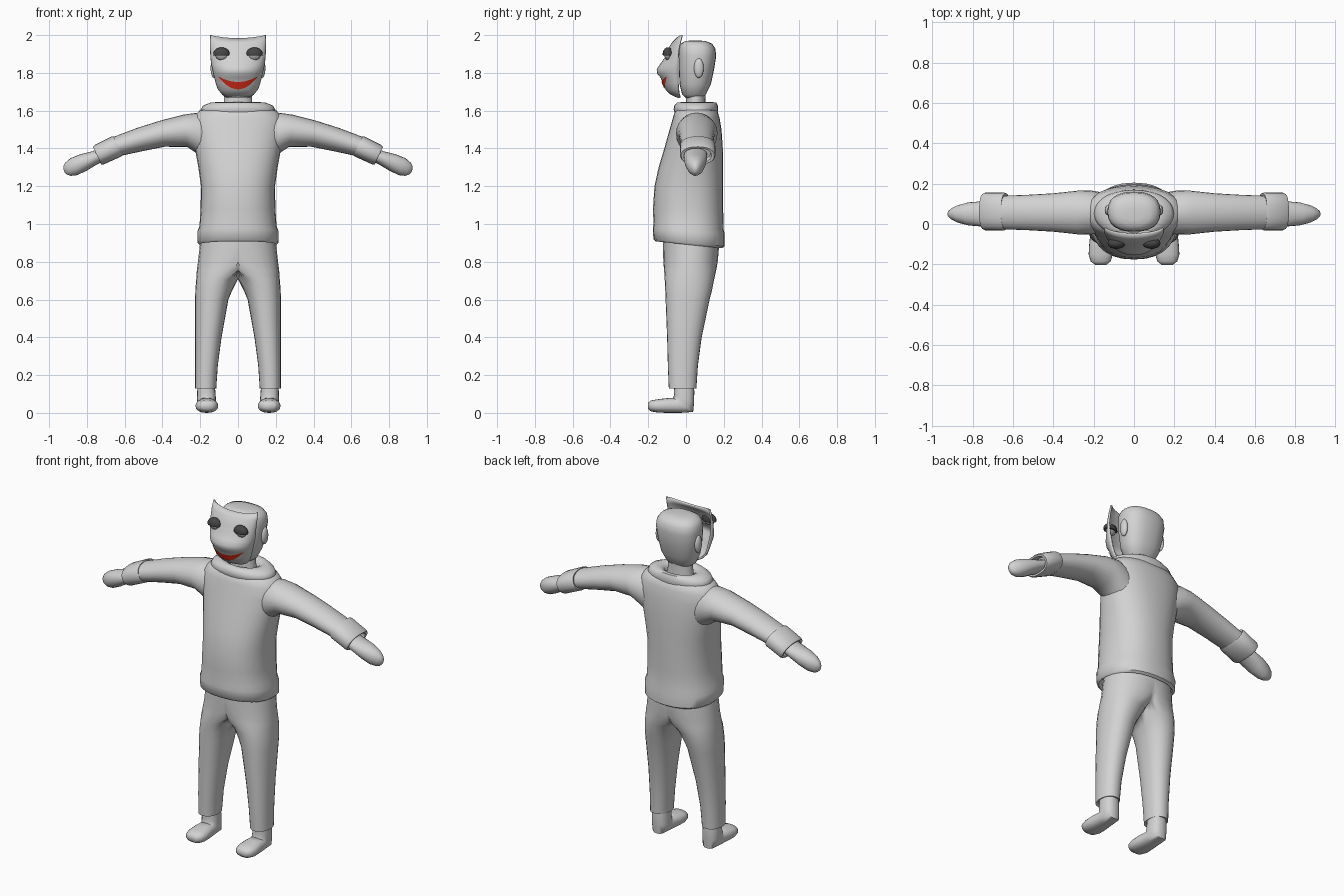
import bpy, bmesh, math
from mathutils import Vector

if "Cube" in bpy.data.objects:
    bpy.data.objects.remove(bpy.data.objects["Cube"])


def material(name, rgb):
    m = bpy.data.materials.new(name)
    m.diffuse_color = (*rgb, 1)
    m.use_nodes = True
    m.node_tree.nodes["Principled BSDF"].inputs["Base Color"].default_value = m.diffuse_color
    return m


GREY = material("light grey", (0.65, 0.65, 0.65))
EYE = material("mid grey", (0.4, 0.4, 0.4))
DARK = material("dark grey", (0.06, 0.06, 0.06))
RED = material("red", (0.8, 0.03, 0.01))


def finish(name, bm, mat, mirror=False, angle=50, fix=True):
    if fix:
        bmesh.ops.recalc_face_normals(bm, faces=bm.faces)
    me = bpy.data.meshes.new(name)
    bm.to_mesh(me)
    bm.free()
    me.materials.append(mat)
    ob = bpy.data.objects.new(name, me)
    bpy.context.collection.objects.link(ob)
    bpy.ops.object.select_all(action='DESELECT')
    ob.select_set(True)
    bpy.context.view_layer.objects.active = ob
    bpy.ops.object.shade_smooth_by_angle(angle=math.radians(angle))
    if mirror:
        mod = ob.modifiers.new("mirror", 'MIRROR')
        mod.use_clip = True
    return ob


def loft(rings, n=2.0, segs=24, clamp=False):
    """Skin superellipse rings given as (centre, half-axis u, half-axis v)."""
    bm = bmesh.new()
    f = lambda c: math.copysign(abs(c) ** (2 / n), c)
    loops = []
    for c, u, v in rings:
        c, u, v = Vector(c), Vector(u), Vector(v)
        loop = []
        for k in range(segs):
            a = 2 * math.pi * k / segs
            p = c + u * f(math.cos(a)) + v * f(math.sin(a))
            if clamp:
                p.x = max(p.x, 0)
            loop.append(bm.verts.new(p))
        loops.append(loop)
    for a, b in zip(loops, loops[1:]):
        for k in range(segs):
            j = (k + 1) % segs
            bm.faces.new((a[k], a[j], b[j], b[k]))
    bm.faces.new(loops[0][::-1])
    bm.faces.new(loops[-1])
    return bm


def upright(rows, x=0.0):
    """Rows of (z, half width, front y, back y, drop towards the back)."""
    return [((x, (r[2] + r[3]) / 2, r[0]), (r[1], 0, 0),
             (0, (r[3] - r[2]) / 2, -(r[4] if len(r) > 4 else 0))) for r in rows]


def sideways(rows, y):
    """Rows of (x, z, half depth, half thickness, downward tilt)."""
    out = []
    for x, z, ry, rv, deg in rows:
        t = math.radians(deg)
        out.append(((x, y, z), (0, ry, 0), (rv * math.sin(t), 0, rv * math.cos(t))))
    return out


def ellipsoid(name, loc, size, mat, rot=None, cut=None):
    bm = bmesh.new()
    bmesh.ops.create_uvsphere(bm, u_segments=16, v_segments=10, radius=1)
    if cut is not None:
        geom = bm.verts[:] + bm.edges[:] + bm.faces[:]
        bmesh.ops.bisect_plane(bm, geom=geom, plane_co=(0, 0, cut),
                               plane_no=(0, 0, 1), clear_inner=True)
        bmesh.ops.holes_fill(bm, edges=[e for e in bm.edges if e.is_boundary])
    for v in bm.verts:
        p = Vector([a * b for a, b in zip(v.co, size)])
        if rot:
            p.rotate(rot)
        v.co = p + Vector(loc)
    return finish(name, bm, mat, True)


# Sweater body with a rolled hem
finish("sweater", loft(upright([
    (.93, .185, -.14, .16, .015), (.89, .205, -.16, .19, .018), (.90, .214, -.172, .205, .018),
    (.96, .215, -.176, .205, .015), (.99, .204, -.172, .198, .012), (1.08, .198, -.175, .197),
    (1.2, .196, -.167, .197), (1.3, .21, -.145, .197), (1.4, .228, -.115, .195),
    (1.5, .245, -.087, .188), (1.56, .24, -.07, .178), (1.6, .205, -.058, .166),
    (1.61, .17, -.045, .15)]), 2.3, 28), GREY)

# Collar roll
finish("collar", loft(upright([
    (1.58, .19, -.055, .165), (1.605, .198, -.066, .17), (1.627, .185, -.062, .168),
    (1.643, .145, -.048, .16), (1.645, .115, -.025, .14), (1.63, .09, -.01, .12),
    (1.6, .08, 0, .11)]), 2.1, 28), GREY)

# Sleeves, cuffs and hands
finish("sleeve", loft(sideways([
    (.16, 1.455, .10, .125, 0), (.22, 1.48, .11, .108, 3), (.28, 1.493, .108, .086, 7),
    (.4, 1.478, .095, .07, 11), (.52, 1.447, .088, .063, 15), (.65, 1.408, .083, .053, 22)],
    .057)), GREY, True)
finish("cuff", loft(sideways([
    (.64, 1.412, .08, .045, 25), (.636, 1.414, .09, .056, 25), (.645, 1.41, .094, .059, 25),
    (.735, 1.367, .094, .057, 25), (.746, 1.362, .088, .052, 25),
    (.744, 1.363, .072, .042, 25), (.715, 1.375, .068, .036, 25)], .062), 2.3), GREY, True)
finish("hand", loft(sideways([
    (.70, 1.375, .06, .034, 22), (.76, 1.35, .062, .037, 22), (.82, 1.325, .057, .047, 22),
    (.87, 1.303, .044, .048, 22), (.90, 1.29, .029, .038, 22), (.915, 1.284, .017, .024, 22),
    (.921, 1.281, .006, .009, 22)], .05), 2.1, 20), GREY, True)

# Trousers: half rings trimmed at the midline, then mirrored
rows = [(.95, 0, .19, -.12, .17), (.88, 0, .203, -.122, .175), (.8, .015, .197, -.12, .168),
        (.755, .06, .158, -.116, .16), (.71, .108, .113, -.113, .15), (.65, .128, .098, -.11, .138),
        (.6, .139, .088, -.108, .125), (.4, .157, .07, -.1, .083), (.25, .167, .06, -.096, .063),
        (.13, .171, .056, -.091, .055), (.135, .171, .045, -.075, .04), (.16, .171, .04, -.07, .03)]
bm = loft([((x, (a + b) / 2, z), (r, 0, 0), (0, (b - a) / 2, 0))
           for z, x, r, a, b in rows], 2.2, 24, True)
inner = [f for f in bm.faces if all(abs(v.co.x) < 1e-5 for v in f.verts)]
bmesh.ops.delete(bm, geom=inner, context='FACES')
finish("trousers", bm, GREY, True)

# Shoes: ankle ring turns through the heel into the toe
finish("shoe", loft([
    ((.168, -.01, .16), (.045, 0, 0), (0, .05, 0)),
    ((.168, -.01, .115), (.048, 0, 0), (0, .054, 0)),
    ((.167, -.01, .075), (.05, 0, 0), (0, .053, -.02)),
    ((.166, -.015, .042), (.05, 0, 0), (0, .053, -.037)),
    ((.166, -.05, .04), (.051, 0, 0), (0, .018, -.04)),
    ((.165, -.1, .039), (.057, 0, 0), (0, 0, -.039)),
    ((.165, -.15, .037), (.06, 0, 0), (0, 0, -.035)),
    ((.165, -.185, .037), (.05, 0, 0), (0, 0, -.029)),
    ((.165, -.202, .037), (.028, 0, 0), (0, 0, -.016))], 2.4, 20), GREY, True, 60)

# Neck, head and ears
finish("neck", loft(upright([(1.58, .085, -.005, .11), (1.65, .075, 0, .102),
                             (1.72, .075, 0, .105)])), GREY)
finish("head", loft(upright([
    (1.662, .055, .005, .085), (1.685, .085, -.02, .105), (1.74, .11, -.034, .132),
    (1.82, .125, -.038, .149), (1.89, .132, -.038, .16), (1.93, .128, -.036, .155),
    (1.955, .112, -.028, .138), (1.968, .08, -.005, .105), (1.971, .04, .02, .075)]), 2.4), GREY)
ellipsoid("ear", (.128, .068, 1.825), (.017, .026, .052), GREY)

# Curved face mask: rows of (z, half width, edge y, front y)
MASK = [(1.668, .05, -.03, -.045), (1.685, .082, -.035, -.082), (1.71, .106, -.038, -.107),
        (1.745, .118, -.04, -.122), (1.775, .126, -.04, -.135), (1.795, .131, -.04, -.152),
        (1.82, .137, -.04, -.155), (1.845, .142, -.04, -.138), (1.88, .146, -.04, -.113),
        (1.92, .148, -.038, -.1), (1.96, .149, -.03, -.075), (2.0, .147, -.02, -.052)]


def mask_row(z):
    for a, b in zip(MASK, MASK[1:]):
        if z <= b[0]:
            t = max(0, (z - a[0]) / (b[0] - a[0]))
            return [p + (q - p) * t for p, q in zip(a, b)][1:]
    return MASK[-1][1:]


def mask_y(x, z):
    w, edge, front = mask_row(z)
    return edge + (front - edge) * math.sqrt(max(0, 1 - (x / w) ** 2))


def sheet(points):
    """Grid of points, rows upward and columns to the right."""
    bm = bmesh.new()
    g = [[bm.verts.new(p) for p in row] for row in points]
    for a, b in zip(g, g[1:]):
        for j in range(len(a) - 1):
            bm.faces.new((a[j], a[j + 1], b[j + 1], b[j]))
    return bm


points = []
for z, w, edge, front in MASK:
    row = []
    for k in range(21):
        a = math.radians(-90 + 9 * k)
        dip = .016 * math.cos(a) ** 2 if z > 1.97 else 0   # raised top corners
        row.append((w * math.sin(a), edge + (front - edge) * math.cos(a), z - dip))
    points.append(row)
mask = finish("face_mask", sheet(points), GREY, fix=False)
mod = mask.modifiers.new("thickness", 'SOLIDIFY')
mod.thickness = .01

# Grinning mouth plate that follows the mask
points = []
for i in range(7):
    row = []
    for k in range(25):
        s = -1 + k / 12
        low, high = 1.713 + .067 * s * s, 1.752 + .03 * s * s
        z = low + (high - low) * i / 6
        x = .104 * s
        row.append((x, mask_y(x, z) - .005, z))
    points.append(row)
finish("mouth", sheet(points), RED, fix=False)

# Eyes with heavy dark lids
ey = mask_y(.086, 1.9)
ellipsoid("eyeball", (.086, ey - .002, 1.893), (.033, .018, .027), EYE)
ellipsoid("eyelid", (.087, ey - .002, 1.9), (.044, .028, .035), DARK, cut=-.2)
